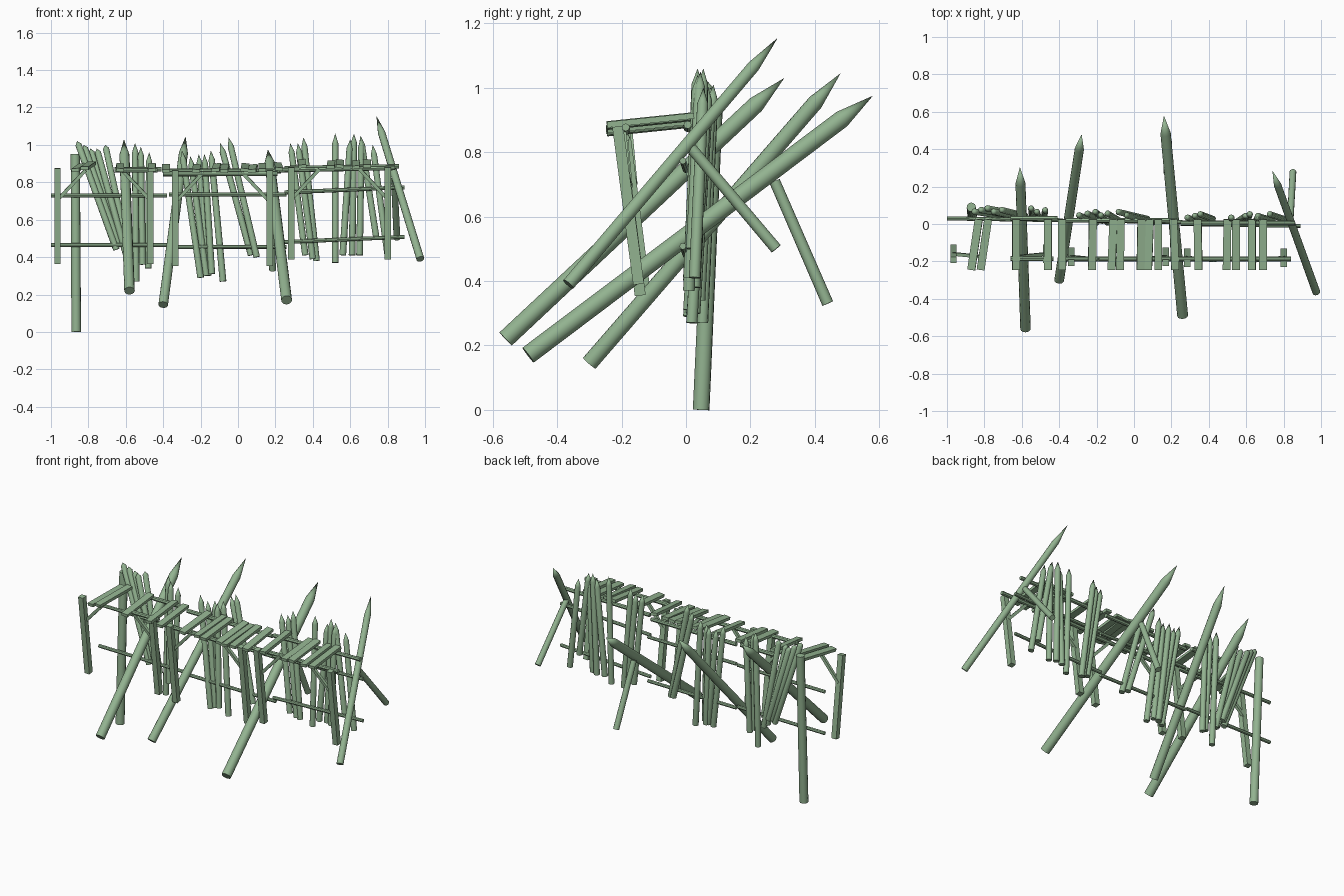
import bpy, bmesh, math
from mathutils import Vector, Matrix

cube = bpy.data.objects.get("Cube")
if cube:
    bpy.data.objects.remove(cube, do_unlink=True)

wood = bpy.data.materials.new("weathered green wood")
wood.use_nodes = True
COLOUR = (0.29, 0.45, 0.28, 1)
wood.diffuse_color = COLOUR
wood.node_tree.nodes["Principled BSDF"].inputs["Base Color"].default_value = COLOUR


def finish(name, bm, smooth):
    bmesh.ops.recalc_face_normals(bm, faces=bm.faces)
    mesh = bpy.data.meshes.new(name)
    bm.to_mesh(mesh)
    bm.free()
    mesh.materials.append(wood)
    obj = bpy.data.objects.new(name, mesh)
    bpy.context.collection.objects.link(obj)
    if smooth:
        bpy.ops.object.select_all(action='DESELECT')
        obj.select_set(True)
        bpy.context.view_layer.objects.active = obj
        bpy.ops.object.shade_smooth_by_angle(angle=math.radians(40))


def log(name, start, end, radius, tip=0.0, sides=12):
    """Round pole from start to end, with an optional sharpened tip."""
    a, b = Vector(start), Vector(end)
    d = (b - a).normalized()
    turn = d.to_track_quat('Z', 'Y').to_matrix().to_4x4()
    bm = bmesh.new()
    body = (b - a).length - tip
    bmesh.ops.create_cone(bm, cap_ends=True, segments=sides, radius1=radius, radius2=radius * 0.95,
                          depth=body, matrix=Matrix.Translation(a + d * body / 2) @ turn)
    if tip:
        cap = max((f for f in bm.faces if len(f.verts) == sides),
                  key=lambda f: f.calc_center_median().dot(d))
        bmesh.ops.poke(bm, faces=[cap])
        peak = max(bm.verts, key=lambda v: len(v.link_edges))
        peak.co = b
    finish(name, bm, True)


def beam(name, start, end, width, thick, roll=0.0):
    """Squared timber from start to end; width runs sideways."""
    a, b = Vector(start), Vector(end)
    d = (b - a).normalized()
    ref = Vector((1, 0, 0)) if abs(d.x) < 0.8 else Vector((0, 1, 0))
    side = (ref - d * ref.dot(d)).normalized()
    m = Matrix((side, d.cross(side), d)).transposed().to_4x4()
    m.translation = (a + b) / 2
    m = m @ Matrix.Rotation(roll, 4, 'Z')
    bm = bmesh.new()
    bmesh.ops.create_cube(bm, size=1, matrix=m @ Matrix.Diagonal((width, thick, (b - a).length, 1)))
    finish(name, bm, False)


# Large slanted defence stakes
for start, end, r in [((-.58, -.56, .22), (-.61, .305, 1.03), .028),
                      ((-.40, -.30, .145), (-.28, .48, 1.045), .026),
                      ((.26, -.49, .17), (.16, .58, .975), .029),
                      ((.975, -.365, .39), (.74, .285, 1.155), .021)]:
    log("slanted_stake", start, end, r, tip=.12)

# Tall end post and rear props
log("tall_end_post", (-.865, .047, 0), (-.87, .09, .95), .026)
log("rear_prop", (.85, .28, .50), (.835, .01, .82), .018)
log("rear_prop", (.185, .44, .33), (.175, .275, .71), .018)

# Wall stakes per bay: foot y, head y, then bottom x, bottom z, top x, top z
WALL = [(.042, .076, [(-.65, .44, -.86, 1.02), (-.635, .46, -.825, 1.0), (-.62, .46, -.79, .98),
                      (-.60, .42, -.755, .98), (-.58, .40, -.71, 1.0), (-.545, .27, -.55, 1.01),
                      (-.51, .36, -.52, .99), (-.48, .34, -.475, .96)]),
        (.018, .058, [(-.20, .29, -.30, .97), (-.17, .30, -.255, .94), (-.16, .30, -.21, .95),
                      (-.14, .31, -.18, .95), (-.08, .27, -.145, .97),
                      (.07, .41, -.095, 1.01), (.10, .40, -.05, 1.04)]),
        (.018, .045, [(.36, .41, .28, 1.01), (.40, .39, .32, 1.01), (.42, .38, .35, 1.04),
                      (.52, .37, .52, 1.06), (.56, .41, .60, 1.03), (.61, .41, .62, 1.06),
                      (.65, .41, .66, 1.04), (.74, .50, .655, 1.05), (.80, .41, .72, 1.0)])]
for foot, head, stakes in WALL:
    for i, (x0, z0, x1, z1) in enumerate(stakes):
        shift = .009 * (i % 3 - 1)
        log("wall_stake", (x0, foot + shift, z0), (x1, head + shift, z1),
            .018, tip=.05 if x1 > -.6 else .02, sides=10)

# Three bays: ends, heights of lower, middle and top rails, tilt, rail y, leg y shift
BAYS = [(-1.0, -.38, .465, .73, .865, 0, .03, .02),
        (-.37, .26, .455, .735, .855, 0, .02, .005),
        (.25, .89, .49, .755, .87, .018, 0, 0)]
for x0, x1, low, mid, top, tilt, y, shift in BAYS:
    for z in (low, mid):
        log("wall_rail", (x0, y, z - tilt / 2), (x1, y - .01, z + tilt), .011, sides=8)

    # Front legs with corner braces
    left, right = x0 + .035, x1 - .09
    for x, inward in ((left, 1), (right, -1)):
        beam("walkway_leg", (x, shift - .147, low - .1), (x, shift - .212, top + .01), .034, .034)
        beam("corner_brace", (x, shift - .18, top - .16), (x + .15 * inward, shift - .195, top),
             .018, .018)

# Upper rails under the walkway, the left bay partly missing
for x0, x1, y, z, rise in [(-.66, -.43, -.185, .865, 0),
                           (-.40, .21, -.187, .845, 0), (.22, .84, -.187, .865, .012),
                           (-.66, -.41, .03, .87, 0), (-.37, .23, .02, .86, 0),
                           (.25, .86, .005, .875, .01)]:
    log("walkway_rail", (x0, y, z), (x1, y, z + rise), .013, sides=8)

# Walkway planks: front x, back x, height
PLANKS = [(-.87, -.83, .865), (-.82, -.78, .875), (-.63, -.63, .865), (-.46, -.46, .865),
          (-.385, -.385, .86), (-.225, -.22, .86), (-.12, -.11, .865), (-.075, -.07, .86),
          (.035, .04, .865), (.075, .085, .86), (.13, .13, .865), (.22, .21, .87),
          (.345, .34, .885), (.495, .50, .88), (.545, .545, .885), (.63, .63, .88),
          (.69, .69, .885)]
for i, (x0, x1, z) in enumerate(PLANKS):
    beam("walkway_plank", (x0, -.245, z), (x1, .025, z + .028), .042, .018,
         roll=math.radians(6 * (i % 3 - 1)))
